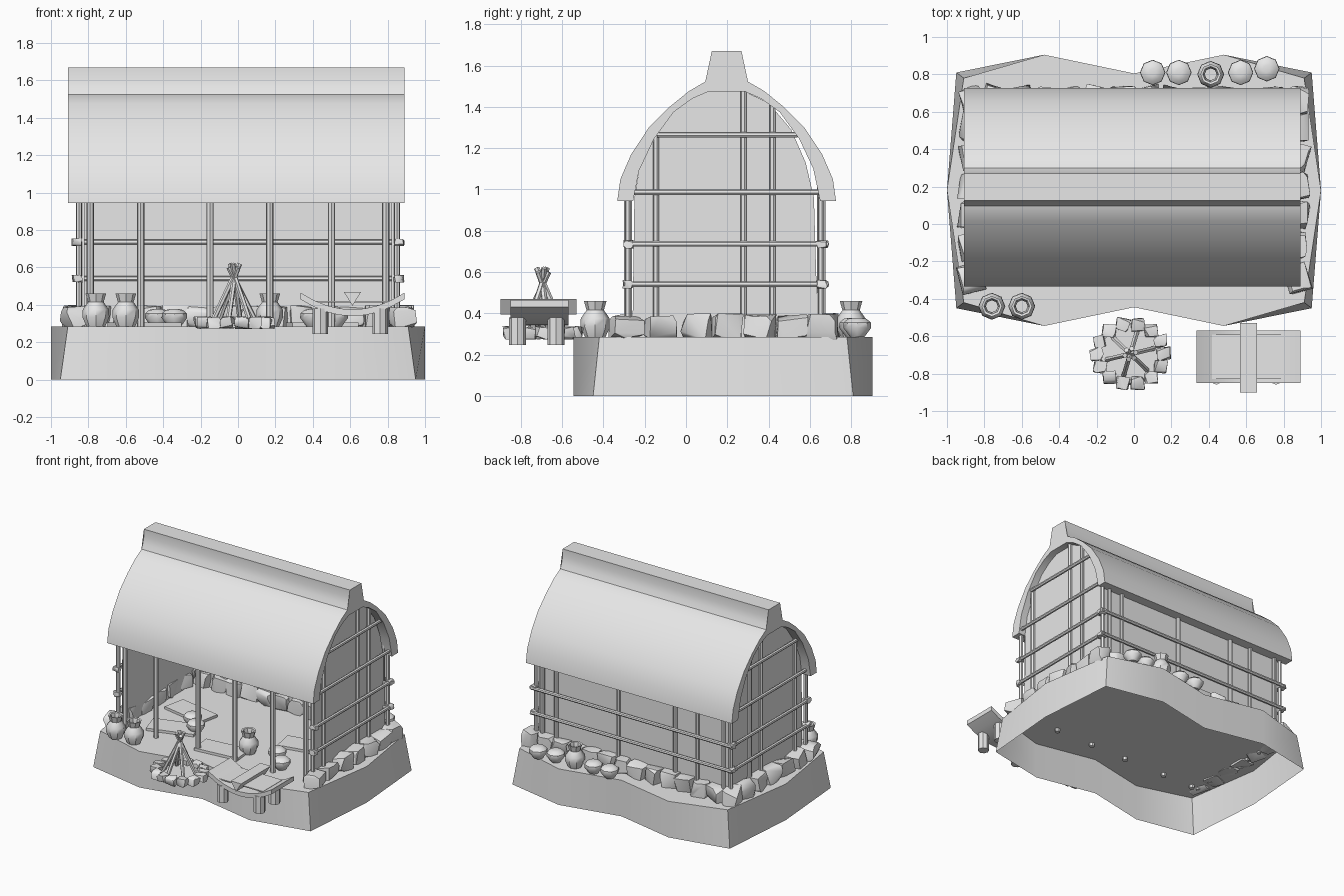
import bpy, bmesh, math, random
from mathutils import Vector

random.seed(4)
if "Cube" in bpy.data.objects:
    bpy.data.objects.remove(bpy.data.objects["Cube"], do_unlink=True)

GREY = (0.8, 0.8, 0.8, 1)
clay = bpy.data.materials.new("plain_grey")
clay.use_nodes = True
clay.diffuse_color = GREY
clay.node_tree.nodes["Principled BSDF"].inputs["Base Color"].default_value = GREY
made = []
FLOOR = 0.285
MID = 0.197  # centre line of the hut in y


def finish(name, bm):
    bmesh.ops.recalc_face_normals(bm, faces=bm.faces)
    mesh = bpy.data.meshes.new(name)
    bm.to_mesh(mesh)
    bm.free()
    mesh.materials.append(clay)
    ob = bpy.data.objects.new(name, mesh)
    bpy.context.collection.objects.link(ob)
    made.append(ob)
    return ob


def prism(name, profile, start, end, place):
    """Closed profile swept from start to end; place(a, b, t) gives the point."""
    bm = bmesh.new()
    rings = [[bm.verts.new(place(a, b, t)) for a, b in profile] for t in (start, end)]
    n = len(profile)
    for i in range(n):
        j = (i + 1) % n
        bm.faces.new((rings[0][i], rings[0][j], rings[1][j], rings[1][i]))
    for ring in rings:
        bm.faces.new(ring)
    bmesh.ops.triangulate(bm, faces=[f for f in bm.faces if len(f.verts) > 4])
    return finish(name, bm)


def along_x(a, b, t):
    return (t, a, b)


def along_y(a, b, t):
    return (a, t, b)


def box(name, x0, x1, y0, y1, z0, z1):
    return prism(name, [(y0, z0), (y1, z0), (y1, z1), (y0, z1)], x0, x1, along_x)


def pole(name, p, q, r=0.016, sides=7):
    p, q = Vector(p), Vector(q)
    bm = bmesh.new()
    bmesh.ops.create_cone(bm, cap_ends=True, segments=sides, radius1=r, radius2=r,
                          depth=(q - p).length)
    ob = finish(name, bm)
    ob.location = (p + q) / 2
    ob.rotation_euler = (q - p).to_track_quat('Z', 'Y').to_euler()


def stone(name, loc, size):
    bm = bmesh.new()
    for sx in (-1, 1):
        for sy in (-1, 1):
            for sz in (-1, 1):
                for axis in range(2):
                    v = Vector((sx, sy, sz)) * random.uniform(0.72, 0.95)
                    v[random.randrange(3)] *= random.uniform(0.3, 0.8)
                    bm.verts.new([c * s / 2 * 1.1 for c, s in zip(v, size)])
    out = bmesh.ops.convex_hull(bm, input=bm.verts)
    junk = {e for e in out["geom_interior"] + out["geom_unused"] if isinstance(e, bmesh.types.BMVert)}
    bmesh.ops.delete(bm, geom=list(junk), context='VERTS')
    ob = finish(name, bm)
    ob.location = loc
    ob.rotation_euler.z = random.uniform(-0.3, 0.3)


def lathe(name, profile, loc, sides=8):
    bm = bmesh.new()
    rings = [[bm.verts.new((r * math.cos(math.tau * i / sides), r * math.sin(math.tau * i / sides), z))
              for i in range(sides)] for r, z in profile]
    for lo, hi in zip(rings, rings[1:]):
        for i in range(sides):
            j = (i + 1) % sides
            bm.faces.new((lo[i], lo[j], hi[j], hi[i]))
    bm.faces.new(rings[0])
    bm.faces.new(rings[-1])
    ob = finish(name, bm)
    ob.location = loc


def jar(x, y):
    lathe("jar", [(0.05, 0), (0.072, 0.05), (0.07, 0.09), (0.042, 0.13), (0.055, 0.175),
                  (0.042, 0.172), (0.032, 0.13), (0.045, 0.06)], (x, y, FLOOR))


def bowl(x, y):
    lathe("bowl", [(0.035, 0), (0.068, 0.045), (0.066, 0.07), (0.045, 0.088), (0.02, 0.093)], (x, y, FLOOR))


# Earth mound: wavy outline, open underneath
quarter = [(1.0, 0, 1.0, 0), (0.95, 0.63, 0.91, 0.6), (0.48, 0.725, 0.48, 0.725), (0, 0.625, 0, 0.625)]
loop = quarter + [(-a, b, -c, d) for a, b, c, d in quarter[-2::-1]]
loop += [(a, -b, c, -d) for a, b, c, d in loop[-2:0:-1]]
bm = bmesh.new()
low = [bm.verts.new((a, b + 0.18, 0)) for a, b, c, d in loop]
top = [bm.verts.new((c, d + 0.18, FLOOR)) for a, b, c, d in loop]
for i in range(len(loop)):
    j = (i + 1) % len(loop)
    bm.faces.new((low[i], low[j], top[j], top[i]))
bm.faces.new(top)
finish("earth_mound", bm)

# Arched thatch roof and its ridge
outer = [(0.53, 0.945), (0.515, 1.05), (0.463, 1.17), (0.377, 1.30), (0.277, 1.40), (0.182, 1.477), (0.09, 1.53)]
inner = [(0.453, 0.945), (0.425, 1.09), (0.352, 1.245), (0.257, 1.375), (0.167, 1.44), (0.087, 1.475)]


def arch(half):
    return [(MID - a, z) for a, z in half] + [(MID + a, z) for a, z in reversed(half)]


prism("thatch_roof", arch(outer) + arch(inner)[::-1], -0.91, 0.89, along_x)
prism("roof_ridge", arch([(0.105, 1.515), (0.085, 1.56), (0.072, 1.61), (0.072, 1.67)]), -0.91, 0.89, along_x)

# Walls: arched ends and a plain back, front open
end_profile = [(-0.26, FLOOR), (-0.25, 0.96)] + [(MID - a, z) for a, z in inner[1:]]
end_profile += [(MID + 0.087, 1.475), (0.40, 1.42), (0.51, 1.29), (0.58, 1.13), (0.62, 0.96), (0.64, FLOOR)]
for s in (-1, 1):
    prism("end_wall", end_profile, s * 0.82, s * 0.835, along_x)
box("back_wall", -0.83, 0.83, 0.635, 0.65, FLOOR, 1.02)

# End lattices of poles with knots at the corners
for s in (-1, 1):
    x = s * 0.85
    for y, z in ((-0.28, 0.98), (-0.145, 1.27), (0.28, 1.48), (0.42, 1.42), (0.655, 0.98)):
        pole("end_post", (x, y, 0.27), (x, y, z))
    for y0, y1, z in ((-0.3, 0.69, 0.54), (-0.3, 0.69, 0.735), (-0.26, 0.65, 0.985), (-0.14, 0.54, 1.265)):
        pole("end_rail", (x + s * 0.018, y0, z), (x + s * 0.018, y1, z), 0.014)
    for y in (-0.28, 0.66):
        for z in (0.54, 0.735):
            stone("corner_knot", (x + s * 0.01, y, z), (0.055, 0.05, 0.04))

# Back lattice and front posts
for x in (0.79, 0.67, 0.13, -0.37, -0.56, -0.79):
    pole("back_post", (x, 0.662, 0.27), (x, 0.662, 1.0))
for z in (0.54, 0.735):
    for y in (0.622, 0.68):
        pole("back_rail", (-0.88, y, z), (0.87, y, z), 0.014)
for x in (-0.79, -0.52, -0.15, 0.17, 0.5, 0.79):
    pole("front_post", (x, -0.28, 0.26), (x, -0.28, 1.0), 0.02)

# Footing stones along the ends and back
for s in (-1, 1):
    for y in (-0.29, -0.12, 0.05, 0.2, 0.36, 0.51, 0.66):
        stone("footing_stone", (s * 0.87, y, 0.335), (0.13, 0.15, 0.125))
for i in range(12):
    stone("footing_stone", (-0.74 + i * 0.135, 0.665, 0.335), (0.14, 0.14, 0.125))

# Pots outside and inside
for x, y in ((-0.76, -0.44), (-0.6, -0.44), (0.41, 0.8), (0.17, -0.11)):
    jar(x, y)
for x, y in ((0.1, 0.81), (0.24, 0.81), (0.57, 0.81), (0.71, 0.83), (0.4, -0.08), (0.52, -0.2),
             (-0.34, -0.04), (-0.43, 0.05)):
    bowl(x, y)

# Sleeping mats
for x, y, turn in ((-0.5, -0.09, 0.3), (-0.55, 0.2, -0.2), (0.0, -0.2, 0.1), (0.45, 0.2, 0.2)):
    mat = box("sleeping_mat", -0.18, 0.18, -0.09, 0.09, 0, 0.02)
    mat.location = (x, y, FLOOR)
    mat.rotation_euler.z = turn

# Campfire: ash bed, stone ring and leaning sticks
FX, FY = -0.02, -0.695
lathe("ash_bed", [(0.17, 0), (0.16, 0.02)], (FX, FY, 0.28), 14)
for i in range(14):
    a = math.tau * i / 14
    stone("fire_stone", (FX + 0.18 * math.cos(a), FY + 0.16 * math.sin(a), 0.305), (0.075, 0.07, 0.065))
for i in range(6):
    a = math.tau * i / 6 + 0.25
    dx, dy = math.cos(a), math.sin(a)
    pole("fire_stick", (FX + 0.13 * dx, FY + 0.12 * dy, 0.29),
         (FX - 0.03 * dx, FY - 0.03 * dy, 0.6 + 0.02 * (i % 2)), 0.014, 6)

# Curved bench with legs, inner board and wedge bar
TX = 0.612
steps = [i / 4 - 1 for i in range(9)]
sag = [(TX + 0.278 * t, 0.375 + 0.09 * t * t) for t in steps]
prism("bench_seat", sag + [(x, z - 0.035) for x, z in reversed(sag)], -0.85, -0.57, along_y)
box("bench_board", 0.41, 0.8, -0.83, -0.59, 0.412, 0.42)
prism("bench_bar", [(0.567, 0.468), (0.657, 0.468), (TX, 0.395)], -0.9, -0.53, along_y)
for x in (0.44, 0.76):
    for y in (-0.817, -0.63):
        pole("bench_leg", (x, y, 0.245), (x, y, 0.38), 0.042, 8)

# Smooth shading with sharp creases kept
bpy.ops.object.select_all(action='DESELECT')
for ob in made:
    ob.select_set(True)
bpy.context.view_layer.objects.active = made[0]
bpy.ops.object.shade_smooth_by_angle(angle=math.radians(40))
